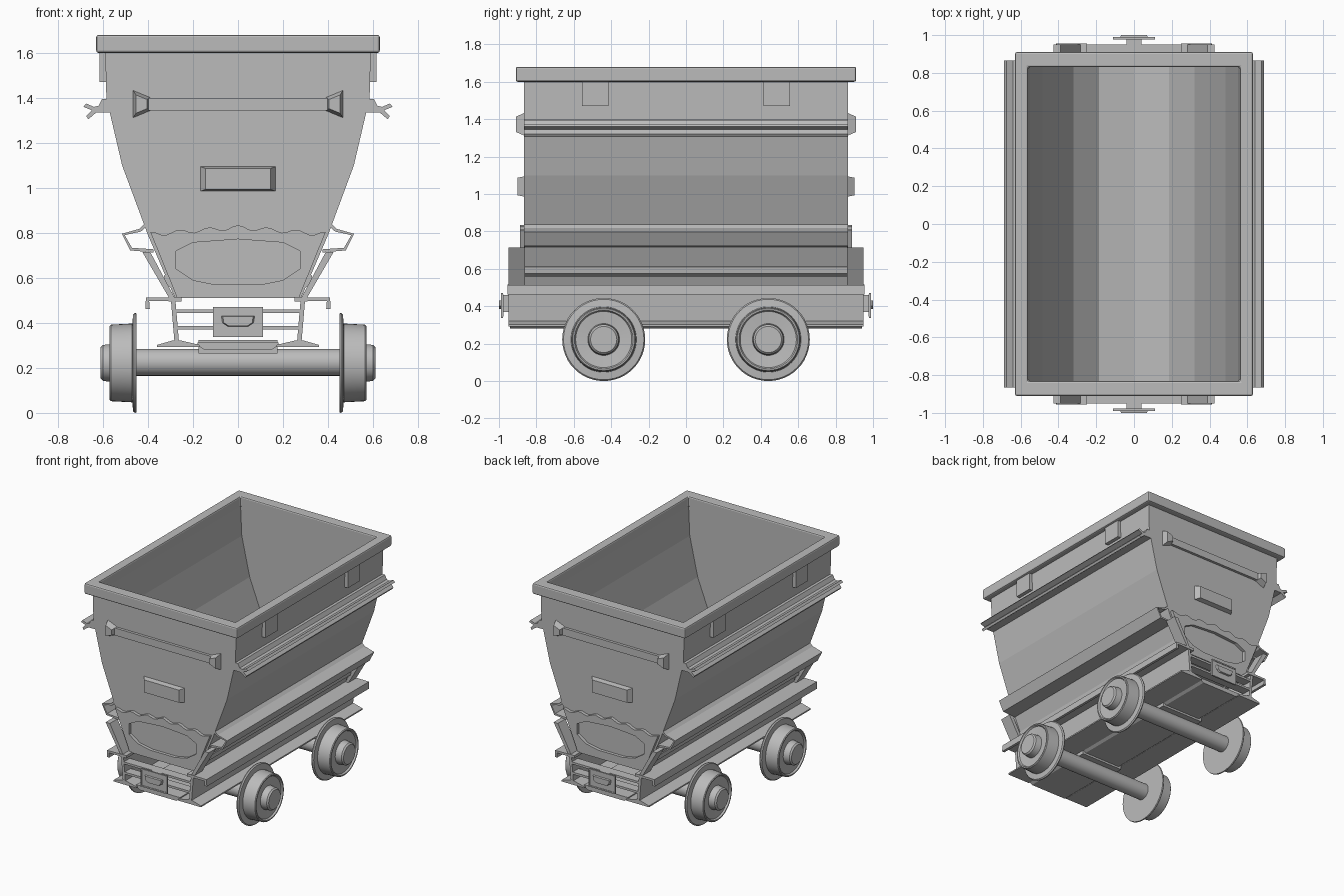
import bpy, bmesh, math
from mathutils import Vector

if "Cube" in bpy.data.objects:
    bpy.data.objects.remove(bpy.data.objects["Cube"])

grey = bpy.data.materials.new("plain_grey_metal")
grey.diffuse_color = (0.5, 0.5, 0.5, 1)
grey.use_nodes = True
grey.node_tree.nodes["Principled BSDF"].inputs["Base Color"].default_value = grey.diffuse_color


def finish(name, bm, smooth=False):
    bmesh.ops.remove_doubles(bm, verts=bm.verts, dist=1e-5)
    bmesh.ops.recalc_face_normals(bm, faces=bm.faces)
    me = bpy.data.meshes.new(name)
    bm.to_mesh(me)
    bm.free()
    me.materials.append(grey)
    ob = bpy.data.objects.new(name, me)
    bpy.context.collection.objects.link(ob)
    if smooth:
        bpy.ops.object.select_all(action='DESELECT')
        ob.select_set(True)
        bpy.context.view_layer.objects.active = ob
        bpy.ops.object.shade_smooth_by_angle(angle=math.radians(35))
    return ob


def prism(name, pts, a, b, axis='y', hole=None, taper=1.0):
    """Extrude a flat outline from a to b, with an optional hole or tapered end."""
    put = {'y': lambda u, v: (u, a, v), 'z': lambda u, v: (u, v, a)}[axis]
    bm = bmesh.new()
    loops = [[bm.verts.new(put(*p)) for p in loop] for loop in (pts, hole) if loop]
    if hole:
        edges = [bm.edges.new((l[i - 1], l[i])) for l in loops for i in range(len(l))]
        bmesh.ops.triangle_fill(bm, edges=edges, use_beauty=True)
    else:
        bm.faces.new(loops[0])
    res = bmesh.ops.extrude_face_region(bm, geom=bm.faces[:])
    new = [g for g in res['geom'] if isinstance(g, bmesh.types.BMVert)]
    mid = sum((v.co for v in new), Vector()) / len(new)
    for v in new:
        v.co = mid + (v.co - mid) * taper
        v.co += Vector((0, b - a, 0)) if axis == 'y' else Vector((0, 0, b - a))
    return finish(name, bm)


def rect(u0, u1, v0, v1):
    return [(u0, v0), (u1, v0), (u1, v1), (u0, v1)]


def strip(path, t):
    """Outline of a bent sheet of thickness t along an open path."""
    p = [Vector(q) for q in path]
    left, right = [], []
    for i, q in enumerate(p):
        d = Vector((0, 0))
        if i:
            d += (q - p[i - 1]).normalized()
        if i < len(p) - 1:
            d += (p[i + 1] - q).normalized()
        n = Vector((-d.y, d.x)).normalized() * t / 2
        left.append(tuple(q + n))
        right.append(tuple(q - n))
    return left + right[::-1]


def mir(pts, s):
    return [(s * u, v) for u, v in pts]


def lathe(name, prof, y, z, s=1, n=48):
    """Spin (radius, x) points about an axle along x."""
    bm = bmesh.new()
    rings = [[bm.verts.new((s * x, y + r * math.cos(k * math.tau / n), z + r * math.sin(k * math.tau / n)))
              for k in range(n)] for r, x in prof if r > 0]
    for A, B in zip(rings, rings[1:]):
        for k in range(n):
            bm.faces.new((A[k - 1], A[k], B[k], B[k - 1]))
    bm.faces.new(rings[0])
    bm.faces.new(rings[-1])
    return finish(name, bm, True)


# Tub: side and floor shell, two end walls, heavy rim
outer = [(.59, 1.61), (.585, 1.40), (.515, 1.10), (.40, .79), (.28, .51)]
inner = [(.56, 1.61), (.55, 1.39), (.485, 1.10), (.40, .88), (.32, .70), (.185, .57)]
full_out = outer + mir(outer, -1)[::-1]
full_in = inner + [(0, .53)] + mir(inner, -1)[::-1]
prism("tub_shell", full_out + full_in[::-1], -.85, .85)
for s in (1, -1):
    prism("tub_end_wall", full_out, s * .83, s * .865)
rim = prism("tub_rim", rect(-.63, .63, -.91, .91), 1.60, 1.68, 'z', hole=rect(-.56, .56, -.83, .83))
bev = rim.modifiers.new("soft_edges", 'BEVEL')
bev.width, bev.segments, bev.limit_method = .01, 2, 'ANGLE'

# Long side fittings, mirrored left and right
for s in (1, -1):
    prism("side_rail_stem", mir([(.57, 1.335), (.63, 1.335), (.665, 1.305), (.675, 1.32), (.65, 1.345),
                                 (.687, 1.36), (.675, 1.375), (.64, 1.36), (.62, 1.365), (.605, 1.395),
                                 (.57, 1.395)], s), -.865, .865)
    prism("side_lip", mir(strip([(.40, .845), (.435, .812), (.51, .793), (.475, .728), (.375, .72)], .014), s),
          -.865, .865)
    prism("base_ledge", mir(strip([(.25, .505), (.402, .505), (.402, .462)], .02), s), -.955, .955)
    prism("base_angle_strip", mir([(.29, .55), (.325, .575), (.33, .61), (.30, .625)], s), -.865, .865)
    prism("chassis_side", mir(strip([(.288, .50), (.272, .31)], .02), s), -.95, .95)
    prism("chassis_flange", mir([(.17, .292), (.36, .292), (.36, .302), (.29, .322), (.255, .322),
                                 (.17, .302)], s), -.95, .95)
    for y in (-.485, .485):
        prism("side_plate", mir(rect(.58, .615, 1.47, 1.61), s), y - .07, y + .07)
    for e in (1, -1):
        prism("corner_strap", mir([(.275, .50), (.30, .50), (.425, .715), (.39, .715)], s), e * .86, e * .95)

# Scalloped end plate outline with an eight-sided opening
wave = []
for i in range(33):
    x = -.39 + .78 * i / 32
    wave.append((x, .795 + .03 * (1 - abs(x) / .39) + .01 * math.cos(x * math.tau / .13)))
plate = [(-.27, .51)] + wave + [(.27, .51)]
opening = [(-.275, .64), (-.275, .72), (-.20, .757), (0, .772), (.20, .757), (.275, .72),
           (.275, .64), (.20, .59), (.10, .57), (-.10, .57), (-.20, .59)]

# End fittings, repeated front and back
for e in (1, -1):
    prism("end_support_plate", plate, e * .86, e * .888, hole=opening)
    prism("end_handle_bar", rect(-.40, .40, 1.345, 1.40), e * .86, e * .885)
    for s in (1, -1):
        prism("handle_bracket", mir([(.39, 1.342), (.467, 1.31), (.467, 1.435), (.39, 1.403)], s),
              e * .86, e * .91, taper=.65)
    prism("end_block", rect(-.17, .17, .985, 1.095), e * .86, e * .90, taper=.85)
    for z in (.378, .452):
        prism("chassis_cross_bar", rect(-.285, .285, z - .008, z + .008), e * .88, e * .95)
    prism("coupler_shank", rect(-.04, .04, .37, .46), e * .88, e * .981)
    prism("coupler_frame", rect(-.11, .11, .337, .47), e * .978, e * .99,
          hole=rect(-.10, .10, .347, .46))
    prism("coupler_plate", rect(-.102, .102, .345, .462), e * .976, e * .986)
    prism("coupler_boss", [(-.075, .432), (.075, .432), (.07, .40), (.045, .384), (-.045, .384),
                           (-.07, .40)], e * .984, e * 1.0, taper=.9)

# Chassis underside
prism("chassis_floor", [(-.18, .30), (-.15, .28), (.15, .28), (.18, .30), (.18, .312), (-.18, .312)], -.94, .94)

# Running gear: axles, saddles and flanged wheels
wheel = [(.22, .45), (.222, .458), (.215, .466), (.175, .47), (.17, .565), (.165, .57), (.157, .57),
         (.15, .558), (.085, .552), (.08, .60), (.07, .61)]
for y in (-.44, .44):
    lathe("axle", [(.06, -.46), (.06, .46)], y, .225)
    prism("axle_saddle", rect(-.175, .175, .265, .325), y - .09, y + .09)
    for s in (1, -1):
        lathe("wheel", wheel, y, .222, s)
